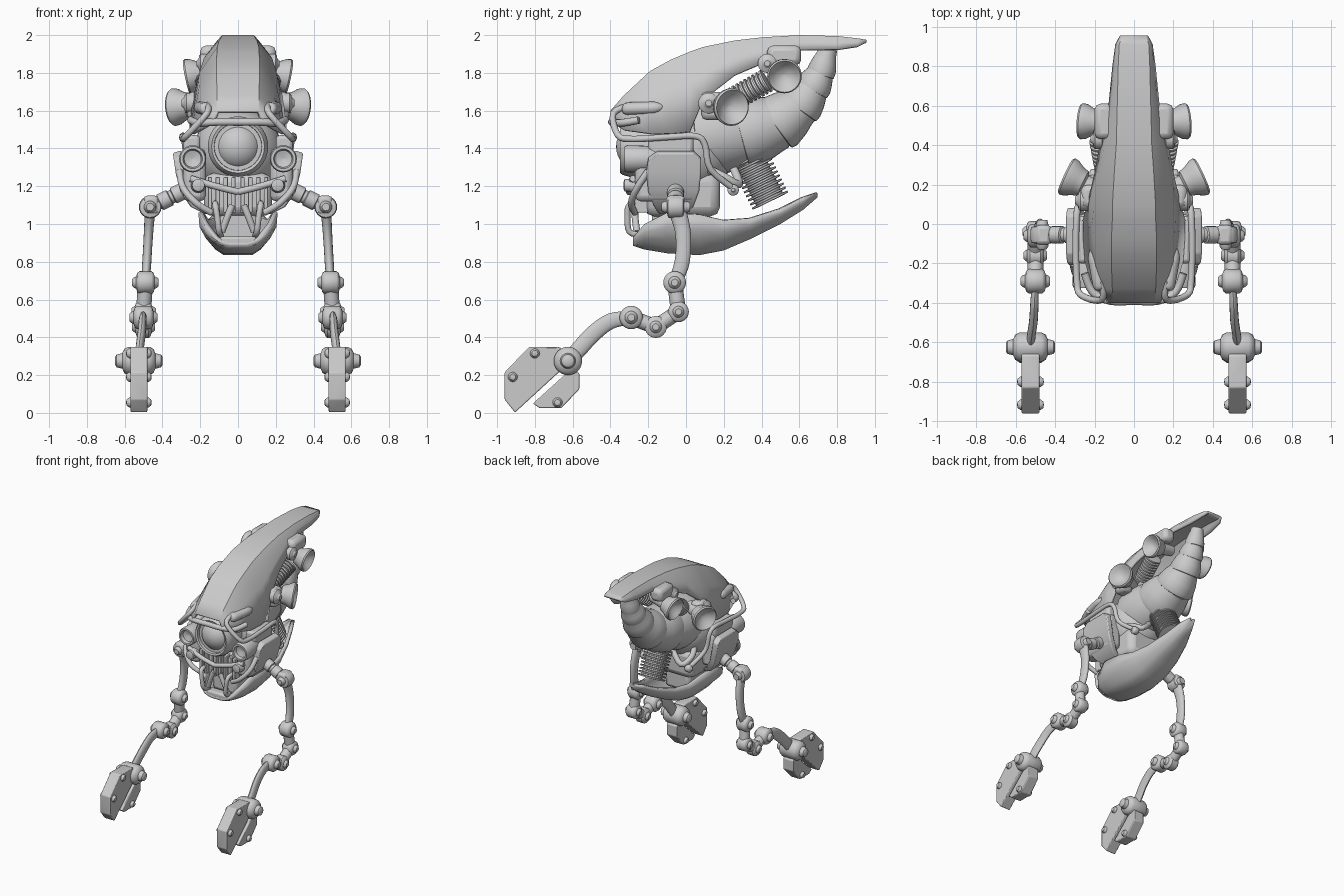
import bpy, bmesh, math
from mathutils import Vector as V


def finish(name, bm, mirror=False, solid=0, bevel=0):
    bmesh.ops.recalc_face_normals(bm, faces=bm.faces)
    me = bpy.data.meshes.new(name)
    bm.to_mesh(me)
    bm.free()
    me.shade_smooth()
    me.set_sharp_from_angle(angle=math.radians(40))
    ob = bpy.data.objects.new(name, me)
    bpy.context.collection.objects.link(ob)
    if solid:
        m = ob.modifiers.new("thick", 'SOLIDIFY')
        m.thickness, m.offset = solid, -1
    if bevel:
        m = ob.modifiers.new("bevel", 'BEVEL')
        m.width, m.segments = bevel, 2
    if mirror:
        ob.modifiers.new("mirror", 'MIRROR')
    return ob


def loft(name, rings, closed=True, **kw):
    bm = bmesh.new()
    vs = [[bm.verts.new(p) for p in r] for r in rings]
    n = len(vs[0])
    for a, b in zip(vs, vs[1:]):
        for i in range(n if closed else n - 1):
            j = (i + 1) % n
            bm.faces.new((a[i], a[j], b[j], b[i]))
    if closed:
        bm.faces.new(vs[0])
        bm.faces.new(vs[-1])
    return finish(name, bm, **kw)


def rings_along(pts, axes, radii, n, flat):
    out, u = [], None
    for p, ax, r in zip(pts, axes, radii):
        ax = ax.normalized()
        if u is None:
            u = V((1, 0, 0)) if abs(ax.x) < .9 else V((0, 1, 0))
        u = (u - ax * u.dot(ax)).normalized()
        w = ax.cross(u)
        out.append([p + (u * math.cos(t) * flat + w * math.sin(t)) * r
                    for t in [2 * math.pi * i / n for i in range(n)]])
    return out


def lathe(name, c, axis, prof, n=24, **kw):
    c, axis = V(c), V(axis).normalized()
    return loft(name, rings_along([c + axis * t for t, r in prof], [axis] * len(prof),
                                  [max(r, .001) for t, r in prof], n, 1), **kw)


def tube(name, pts, r, n=12, steps=4, flat=1, **kw):
    P = [V(p) for p in pts]
    R = r if isinstance(r, (list, tuple)) else [r] * len(P)
    q, rr = [], []
    for i in range(len(P) - 1):
        a, b, c, d = P[max(i - 1, 0)], P[i], P[i + 1], P[min(i + 2, len(P) - 1)]
        for k in range(steps):
            t = k / steps
            q.append(.5 * (2 * b + (c - a) * t + (2 * a - 5 * b + 4 * c - d) * t * t + (3 * b - a - 3 * c + d) * t ** 3))
            rr.append(R[i] + (R[i + 1] - R[i]) * t)
    q.append(P[-1])
    rr.append(R[-1])
    ax = [q[min(i + 1, len(q) - 1)] - q[max(i - 1, 0)] for i in range(len(q))]
    return loft(name, rings_along(q, ax, rr, n, flat), **kw)


def box(name, lo, hi, bevel=.02, **kw):
    r = [[(x, y, z) for x, y in ((lo[0], lo[1]), (hi[0], lo[1]), (hi[0], hi[1]), (lo[0], hi[1]))] for z in (lo[2], hi[2])]
    return loft(name, r, bevel=bevel, **kw)


def hub(name, x, y, z, r, half):
    # joint drum with smaller rounded caps, axis along x
    side = [(half, 0), (half, r * .3), (half - .008, r * .45), (half * .7, r * .55), (half * .62, r * .85), (half * .45, r)]
    return lathe(name, (x, y, z), (1, 0, 0), [(-t, s) for t, s in side] + side[::-1], mirror=True)


# upper shell: y, then flat-top edge, shoulder and skirt (x, z)
shell = [(-.40, .11, 1.60, .125, 1.57, .14, 1.54), (-.33, .11, 1.68, .165, 1.61, .21, 1.50),
         (-.19, .115, 1.81, .19, 1.68, .25, 1.48), (-.08, .115, 1.87, .205, 1.73, .258, 1.48),
         (.02, .11, 1.912, .21, 1.76, .26, 1.49), (.09, .11, 1.937, .205, 1.80, .24, 1.66),
         (.26, .10, 1.972, .18, 1.88, .20, 1.79), (.40, .09, 1.988, .15, 1.92, .175, 1.85),
         (.60, .085, 2.0, .115, 1.965, .13, 1.925), (.80, .08, 1.995, .1, 1.96, .11, 1.925),
         (.91, .075, 1.983, .09, 1.965, .095, 1.94), (.955, .06, 1.975, .07, 1.97, .072, 1.96)]
loft("upper_shell", [[(-e, y, f), (-c, y, d), (-a, y, b), (a, y, b), (c, y, d), (e, y, f)]
                     for y, a, b, c, d, e, f in shell], closed=False, solid=.02)

# lower jaw trough: y, half width, rim z, keel z
jaw = [(-.28, .12, .93, .885), (-.22, .18, 1.0, .865), (-.1, .21, 1.06, .845), (.07, .20, 1.05, .835),
       (.2, .18, 1.02, .86), (.34, .15, 1.03, .92), (.5, .105, 1.08, 1.0), (.62, .06, 1.14, 1.075),
       (.695, .025, 1.165, 1.14)]
prof = [(1, 0), (.97, .35), (.82, .62), (.6, .86), (.38, 1)]
prof = prof + [(-a, b) for a, b in prof[::-1]]
loft("lower_jaw", [[(w * a, y, t + (b - t) * s) for a, s in prof] for y, w, t, b in jaw],
     closed=False, solid=.025)

# core body and lower block
core = [(-.26 + .52 * i / 12, .235 * math.sin(math.pi * i / 12) ** .5) for i in range(13)]
lathe("core_body", (0, 0, 1.38), (0, 1, 0), core, 28)
box("lower_block", (-.18, -.22, 1.04), (.18, .18, 1.27), .05)
box("jaw_mount", (-.11, -.18, .9), (.11, .12, 1.08), .03)

# segmented tail, each segment a stepped cone
tail = [((.06, 1.46), .215), ((.30, 1.48), .19), ((.48, 1.53), .155), ((.60, 1.62), .12),
        ((.67, 1.72), .095), ((.715, 1.80), .075), ((.745, 1.90), .055)]
for (a, ra), (b, rb) in zip(tail, tail[1:]):
    p, q = V((0, *a)), V((0, *b))
    L = (q - p).length
    lathe("tail_segment", p, q - p, [(-.02, ra * .8), (-.01, ra * .97), (.02, ra), (L * .6, (ra + rb) * .5),
                                     (L, rb * .94), (L + .03, rb * .88)], 28)


# coil spring between tail and jaw, small springs between the horns
def coil(name, c, axis, r, n, pitch, **kw):
    pr = []
    for t in [i * pitch for i in range(n)]:
        pr += [(t, r * .75), (t + pitch * .1, r), (t + pitch * .5, r), (t + pitch * .6, r * .75)]
    lathe(name, c, axis, pr, 24, **kw)


coil("rear_spring", (0, .325, 1.37), (0, .44, -.9), .105, 12, .024)
coil("horn_spring", (.13, .25, 1.66), (.15, .8, .45), .065, 9, .024, mirror=True)

# side horns with dish mouths and brackets
horn = [(-.2, 0), (-.2, .045), (-.085, .05), (-.075, .068), (-.04, .078), (-.01, .096), (.015, .1), (.025, .092),
        (.005, .07), (-.02, .04), (-.028, 0)]
lathe("lower_horn", (.325, .235, 1.62), (.87, .4, -.08), horn, 28, mirror=True)
lathe("upper_horn", (.25, .52, 1.785), (1, .08, -.2), [(t, r * .92) for t, r in horn], 28, mirror=True)
box("upper_bracket", (.1, .43, 1.84), (.2, .61, 1.945), .03, mirror=True)
box("lower_bracket", (.17, .08, 1.55), (.27, .2, 1.7), .03, mirror=True)
hub("bracket_roller", .25, .12, 1.64, .055, .05)
hub("upper_roller", .18, .43, 1.85, .05, .04)

# big front eye with housing, and side lamps
lathe("eye_housing", (0, 0, 1.41), (0, -1, 0), [(0, .16), (.3, .16), (.335, .15), (.35, .14), (.345, .126), (.32, .125)], 32)
lathe("eye_lens", (0, -.255, 1.41), (0, -1, 0),
      [(.115 * math.sin(a), .125 * math.cos(a)) for a in [math.pi / 2 * i / 8 for i in range(9)]], 32)
lathe("side_lamp", (.24, -.12, 1.345), (0, -1, 0),
      [(0, .05), (.06, .068), (.19, .072), (.205, .066), (.205, .052), (.18, .045), (.165, 0)], 24, mirror=True)

# engine blocks at the flanks and front
box("flank_block", (.17, -.27, 1.12), (.29, .05, 1.4), .03, mirror=True)
box("flank_rib", (.2, -.2, 1.36), (.29, .04, 1.47), .02, mirror=True)
lathe("flank_cylinder", (.21, -.18, 1.205), (0, -1, 0), [(0, .04), (.11, .04), (.12, .033), (.145, .033), (.15, .02)], 16, mirror=True)
for i in range(4):
    box("grille_bar", (.012 + i * .042, -.27, 1.06), (.034 + i * .042, -.2, 1.25), .005, mirror=True)

# curved shoulder panels: x, z, y start, y end
panel = [(.345, 1.375, -.15, .04), (.34, 1.34, -.2, .08), (.33, 1.27, -.21, .08), (.305, 1.17, -.2, .07),
         (.25, 1.09, -.17, .04), (.17, 1.05, -.14, 0)]
loft("shoulder_panel", [[(x, a, z), (x, b, z), (x - .045, b, z + .015), (x - .045, a, z + .015)] for x, z, a, b in panel],
     bevel=.008, mirror=True)

# tubular frame, bumpers and hoses
tube("side_rail", [(.16, -.29, 1.63), (.165, -.385, 1.585), (.27, -.36, 1.47), (.29, -.28, 1.45), (.295, -.1, 1.46),
                   (.29, .05, 1.465), (.28, .10, 1.42), (.26, .13, 1.29), (.2, .26, 1.18)], .017, mirror=True)
tube("brow_bar", [(0, -.39, 1.54), (.12, -.39, 1.54), (.21, -.345, 1.535), (.25, -.25, 1.55)], .02, mirror=True)
tube("shell_pod", [(.17, -.335, 1.61), (.175, -.31, 1.61), (.20, -.17, 1.615), (.205, -.12, 1.62)],
     [.015, .034, .034, .01], mirror=True)
tube("chin_hose", [(.31, -.2, 1.28), (.29, -.26, 1.19), (.22, -.29, 1.11), (.14, -.27, 1.06)], .018, mirror=True)
tube("cross_hose", [(.25, -.28, 1.24), (.12, -.3, 1.2), (.0, -.3, 1.17)], .018, mirror=True)
tube("jaw_loop", [(.12, -.24, 1.11), (.12, -.3, 1.1), (.11, -.31, 1.04), (.1, -.3, .96), (.09, -.24, .94)], .016, mirror=True)
tube("jaw_piston", [(.03, -.27, 1.1), (.055, -.27, 1.04), (.085, -.26, .96)], .018, mirror=True)
tube("rear_hose", [(.15, .1, 1.3), (.19, .2, 1.25), (.15, .28, 1.21), (.05, .25, 1.3)], .022, mirror=True)
hub("hose_clamp", .2, .25, 1.18, .03, .035)
box("jaw_lip", (-.1, -.275, .885), (.1, -.2, .935), .015)

# shoulder link and joint
lathe("shoulder_link", (.26, -.055, 1.19), (.2, 0, -.1), [(0, .045), (.09, .045), (.095, .036), (.11, .036),
      (.115, .045), (.17, .045), (.18, .03), (.24, .03)], 16, mirror=True)
lathe("shoulder_joint", (.465, -.055, 1.09), (0, 1, 0), [(-.075, 0), (-.075, .02), (-.06, .03), (-.045, .033), (-.04, .055),
      (-.025, .06), (.025, .06), (.04, .055), (.045, .033), (.075, .025), (.075, 0)], 24, mirror=True)
box("shoulder_clevis", (.42, -.105, 1.05), (.5, -.005, 1.15), .02, mirror=True)

# upper leg, joint chain and forearm
tube("upper_leg", [(.465, -.05, 1.08), (.472, -.02, .98), (.478, -.013, .88), (.484, -.025, .78), (.49, -.06, .69)],
     [.048, .042, .04, .04, .035], 16, flat=.6, mirror=True)
chain = [(.49, -.06, .69, .06, .07), (.5, -.04, .535, .055, .065), (.5, -.16, .455, .058, .06), (.5, -.29, .505, .062, .075)]
for j in chain:
    hub("leg_joint", *j)
for a, b in zip(chain, chain[1:]):
    tube("joint_link", [a[:3], b[:3]], .04, mirror=True)
tube("forearm", [(.5, -.29, .505), (.505, -.40, .485), (.51, -.49, .42), (.52, -.56, .345), (.525, -.625, .275)],
     [.035, .042, .044, .044, .04], 16, flat=.5, mirror=True)
hub("ankle_joint", .525, -.625, .275, .075, .125)

# two-toed feet with bolts
toes = [[(-.96, .215), (-.83, .35), (-.67, .348), (-.6, .30), (-.64, .245), (-.905, .002), (-.96, .07)],
        [(-.81, .05), (-.60, .24), (-.565, .21), (-.565, .125), (-.66, .025), (-.775, .025)]]
for t in toes:
    loft("toe_plate", [[(x, y, z) for y, z in t] for x in (.48, .57)], bevel=.006, mirror=True)
for y, z in ((-.80, .315), (-.917, .19), (-.68, .055)):
    lathe("toe_bolt", (.525, y, z), (1, 0, 0), [(-.068, 0), (-.065, .016), (-.052, .026), (.052, .026), (.065, .016), (.068, 0)], 12, mirror=True)
